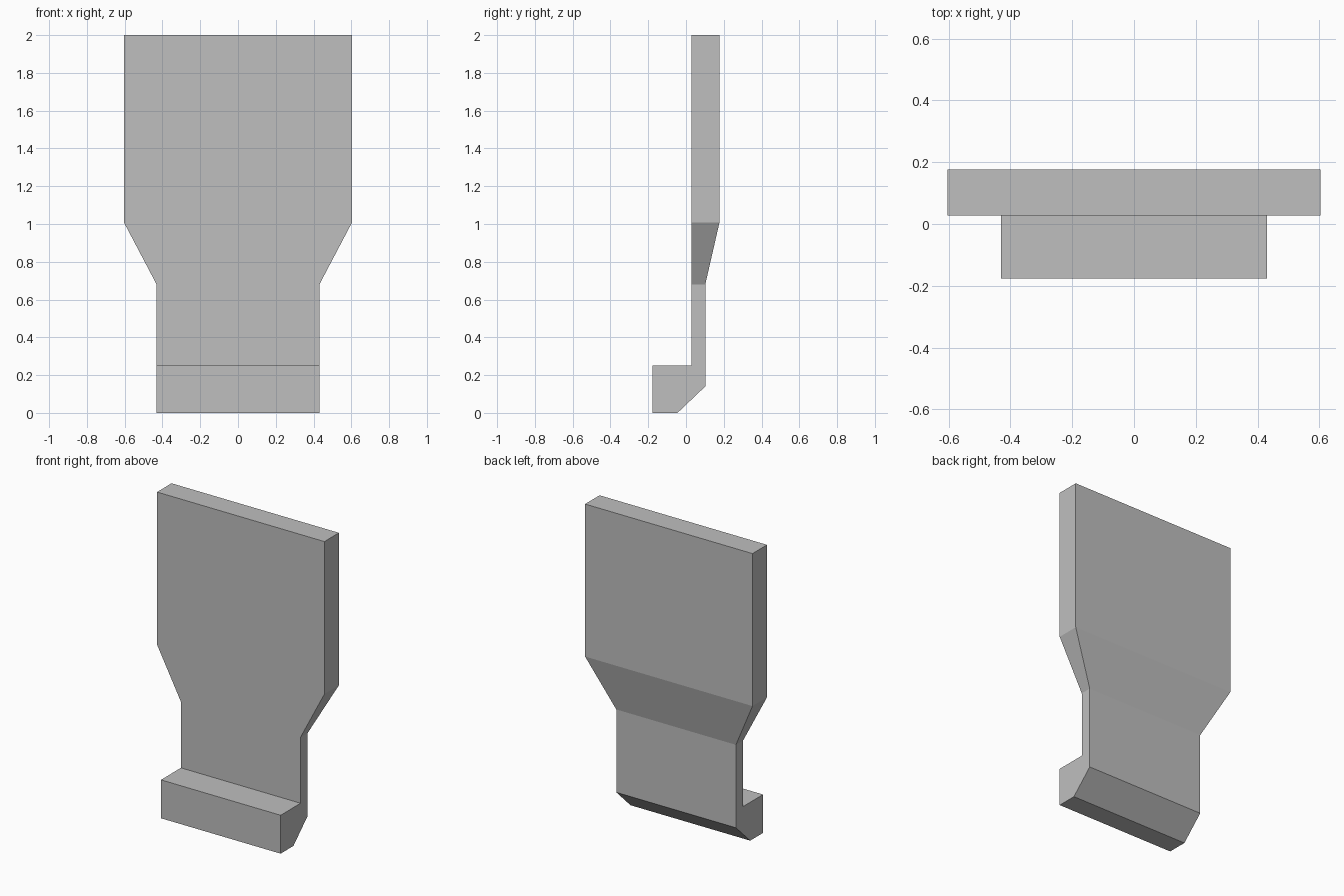
import bpy
import bmesh

if "Cube" in bpy.data.objects:
    bpy.data.objects.remove(bpy.data.objects["Cube"])

# Side profile as (y, z, half width), running down the front and up the back
PROFILE = [
    (0.028, 2.0, 0.603), (0.028, 1.007, 0.603), (0.028, 0.68, 0.431),
    (0.028, 0.25, 0.431), (-0.177, 0.25, 0.431), (-0.177, 0.0, 0.431),
    (-0.045, 0.0, 0.431), (0.102, 0.14, 0.431), (0.102, 0.68, 0.431),
    (0.177, 1.007, 0.603), (0.177, 2.0, 0.603),
]
# Flat side panels: wide blade, tapered shoulder, neck with hooked foot
SIDES = [(0, 1, 9, 10), (1, 2, 8, 9), (2, 3, 4, 5, 6, 7, 8)]

bm = bmesh.new()
left = [bm.verts.new((-w, y, z)) for y, z, w in PROFILE]
right = [bm.verts.new((w, y, z)) for y, z, w in PROFILE]

# Strips spanning the width
n = len(PROFILE)
for i in range(n):
    j = (i + 1) % n
    bm.faces.new((left[i], left[j], right[j], right[i]))

# Side panels
for panel in SIDES:
    bm.faces.new([right[i] for i in panel])
    bm.faces.new([left[i] for i in reversed(panel)])
bmesh.ops.recalc_face_normals(bm, faces=bm.faces[:])

mesh = bpy.data.meshes.new("hooked_plate")
bm.to_mesh(mesh)
bm.free()

grey = bpy.data.materials.new("light grey")
grey.diffuse_color = (0.52, 0.52, 0.52, 1.0)
grey.use_nodes = True
grey.node_tree.nodes["Principled BSDF"].inputs["Base Color"].default_value = grey.diffuse_color
mesh.materials.append(grey)

plate = bpy.data.objects.new("hooked_plate", mesh)
bpy.context.collection.objects.link(plate)
